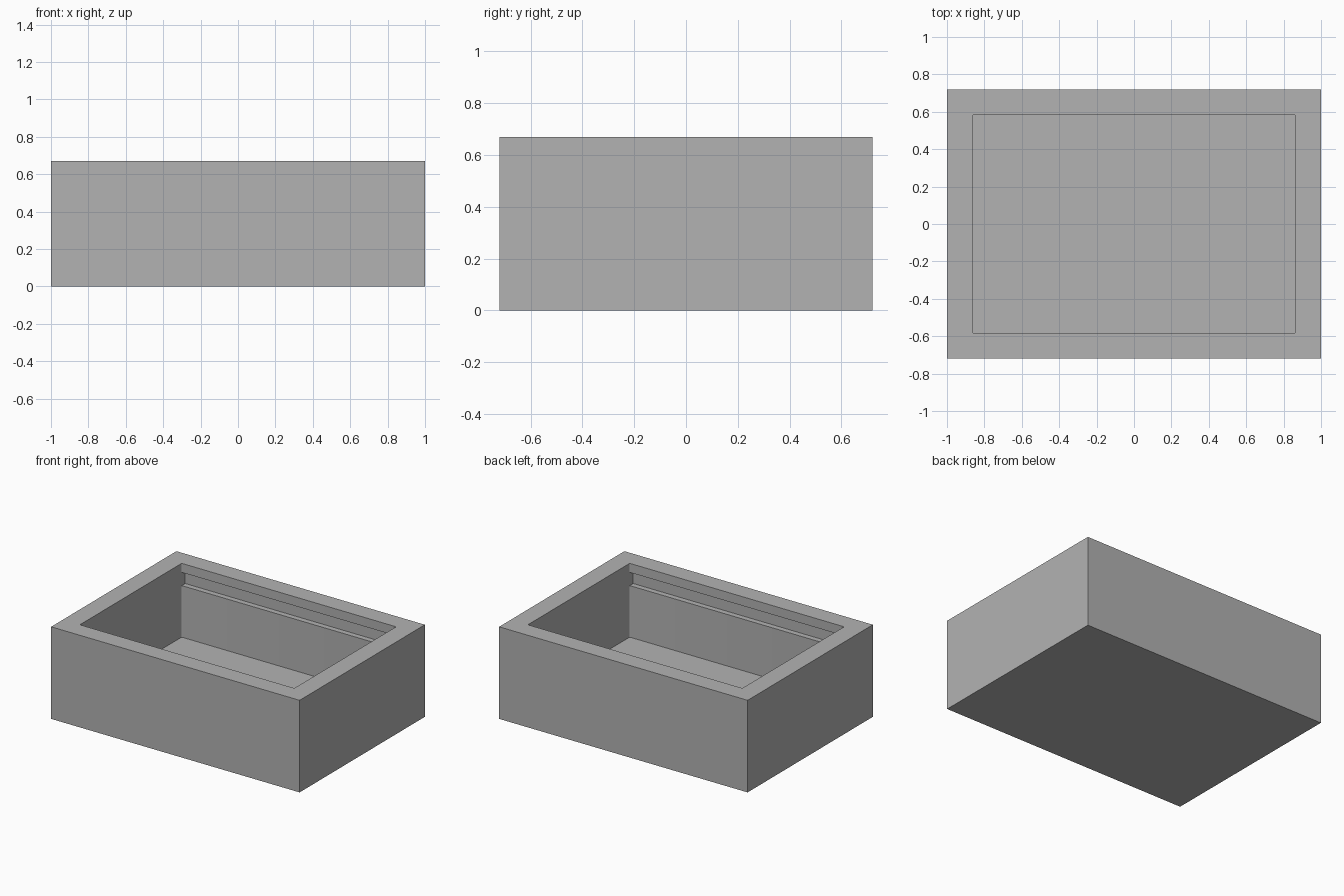
import bpy
import bmesh

cube = bpy.data.objects.get("Cube")
if cube:
    bpy.data.objects.remove(cube, do_unlink=True)

WIDTH, DEPTH, HEIGHT = 2.0, 1.44, 0.67
CAVITY_X, CAVITY_Y, FLOOR = 0.863, 0.585, 0.133

# Single plain grey
grey = bpy.data.materials.new("plain_grey")
grey.use_nodes = True
colour = (0.448, 0.448, 0.448, 1.0)
grey.diffuse_color = colour
grey.node_tree.nodes["Principled BSDF"].inputs["Base Color"].default_value = colour


def make_block(name, low, high, corner=0.0):
    """Box between two corners, with optionally rounded upright edges."""
    bm = bmesh.new()
    bmesh.ops.create_cube(bm, size=1)
    for v in bm.verts:
        v.co = [high[i] if v.co[i] > 0 else low[i] for i in range(3)]
    if corner:
        upright = [e for e in bm.edges
                   if abs(e.verts[0].co.z - e.verts[1].co.z) > 0.01]
        bmesh.ops.bevel(bm, geom=upright, offset=corner, segments=4,
                        profile=0.5, affect='EDGES')
    bmesh.ops.recalc_face_normals(bm, faces=bm.faces)
    mesh = bpy.data.meshes.new(name)
    bm.to_mesh(mesh)
    bm.free()
    mesh.materials.append(grey)
    obj = bpy.data.objects.new(name, mesh)
    bpy.context.collection.objects.link(obj)
    return obj


# Outer box
box = make_block("open_box", (-WIDTH / 2, -DEPTH / 2, 0),
                 (WIDTH / 2, DEPTH / 2, HEIGHT))

# Main cavity, open at the top
cutters = [make_block("cavity_cutter", (-CAVITY_X, -CAVITY_Y, FLOOR),
                      (CAVITY_X, CAVITY_Y, HEIGHT + 0.2), 0.01)]

# Long slots inside the front and back walls
SLOT_LOW, SLOT_HIGH, SLOT_DEPTH = 0.508, 0.604, 0.04
for side, name in ((-1, "front_slot_cutter"), (1, "back_slot_cutter")):
    ys = sorted((side * (CAVITY_Y - 0.02), side * (CAVITY_Y + SLOT_DEPTH)))
    cutters.append(make_block(name, (-CAVITY_X + 0.0005, ys[0], SLOT_LOW),
                              (CAVITY_X - 0.0005, ys[1], SLOT_HIGH)))

# Cut, apply, then drop the cutters
for cutter in cutters:
    mod = box.modifiers.new(cutter.name, 'BOOLEAN')
    mod.operation = 'DIFFERENCE'
    mod.solver = 'EXACT'
    mod.object = cutter
    cutter.hide_render = True

bpy.context.view_layer.update()
graph = bpy.context.evaluated_depsgraph_get()
result = bpy.data.meshes.new_from_object(box.evaluated_get(graph))
box.modifiers.clear()
box.data = result
for cutter in cutters:
    bpy.data.objects.remove(cutter, do_unlink=True)

# Crisp edges with smooth cavity corners
bpy.context.view_layer.objects.active = box
box.select_set(True)
bpy.ops.object.shade_smooth_by_angle()
